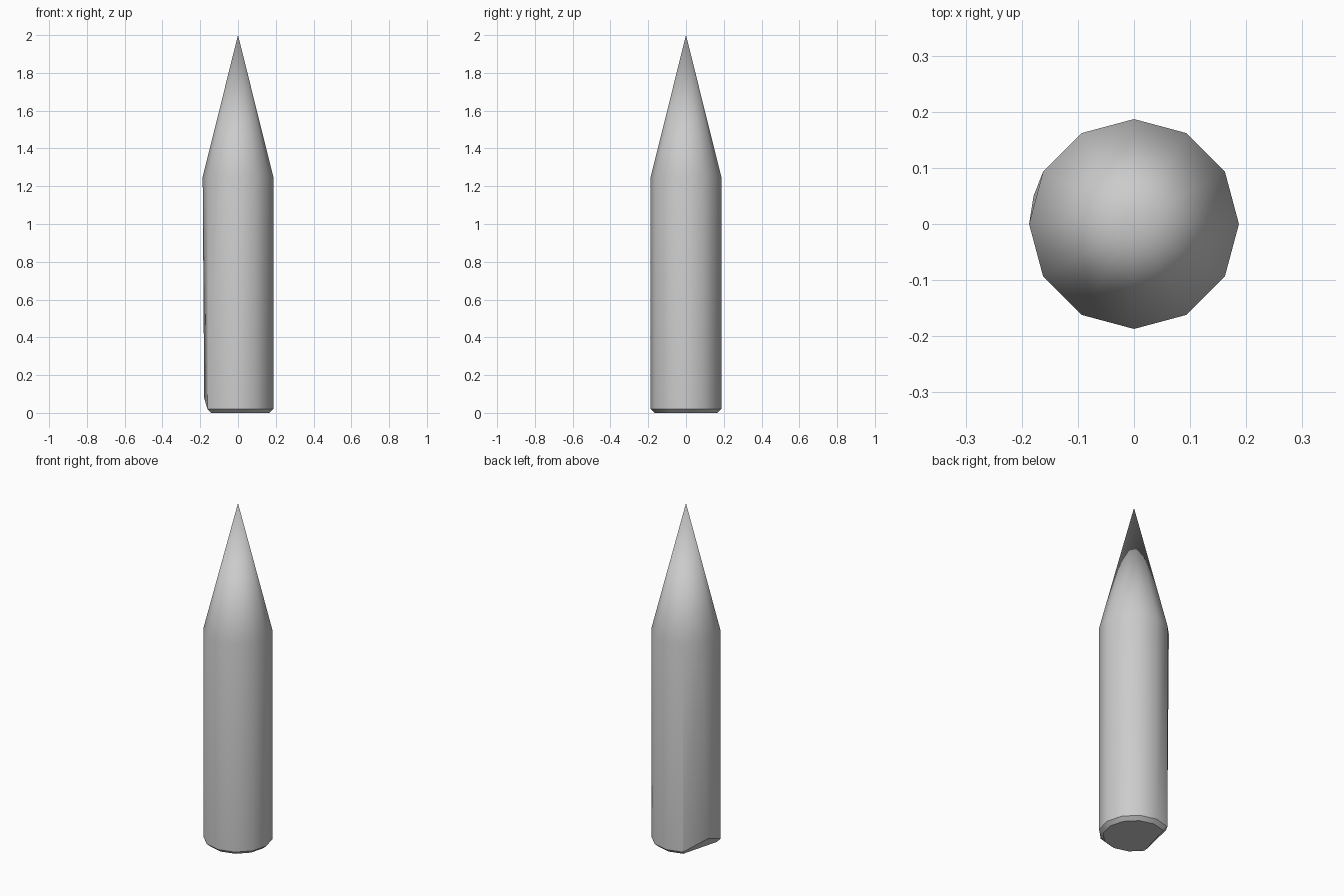
import bpy, bmesh, math
from mathutils import Vector

if "Cube" in bpy.data.objects:
    bpy.data.objects.remove(bpy.data.objects["Cube"])

SIDES = 12
bm = bmesh.new()


def ring(radius, z):
    return [bm.verts.new((radius * math.cos(math.tau * i / SIDES),
                          radius * math.sin(math.tau * i / SIDES), z))
            for i in range(SIDES)]


def bridge(low, high):
    for i in range(SIDES):
        j = (i + 1) % SIDES
        bm.faces.new((low[i], low[j], high[j], high[i]))


# Chamfered foot, straight shaft and pointed tip
foot, chamfer, shoulder = ring(0.165, 0), ring(0.187, 0.02), ring(0.187, 1.25)
bridge(foot, chamfer)
bridge(chamfer, shoulder)
tip = bm.verts.new((0, 0, 2))
for i in range(SIDES):
    bm.faces.new((shoulder[i], shoulder[(i + 1) % SIDES], tip))

# Chip in the left side of the foot: two shaft corners meet in one raised point
a, b = 5, 6
bmesh.ops.delete(bm, geom=[foot[a], foot[b]], context='VERTS')
bm.faces.new([v for v in reversed(foot) if v.is_valid])
bmesh.ops.pointmerge(bm, verts=[chamfer[a], chamfer[b]],
                     merge_co=Vector((-0.179, 0.05, 0.08)))
apex = next(v for v in bm.verts if abs(v.co.z - 0.08) < 1e-4)
left, right = chamfer[4], chamfer[7]
bm.faces.new((left, apex, right))
bm.faces.new((foot[4], left, right, foot[7]))
bmesh.ops.recalc_face_normals(bm, faces=bm.faces)

mesh = bpy.data.meshes.new("pointed_stake")
bm.to_mesh(mesh)
bm.free()
stake = bpy.data.objects.new("pointed_stake", mesh)
bpy.context.collection.objects.link(stake)
bpy.context.view_layer.objects.active = stake
stake.select_set(True)
bpy.ops.object.shade_smooth_by_angle(angle=math.radians(32))
